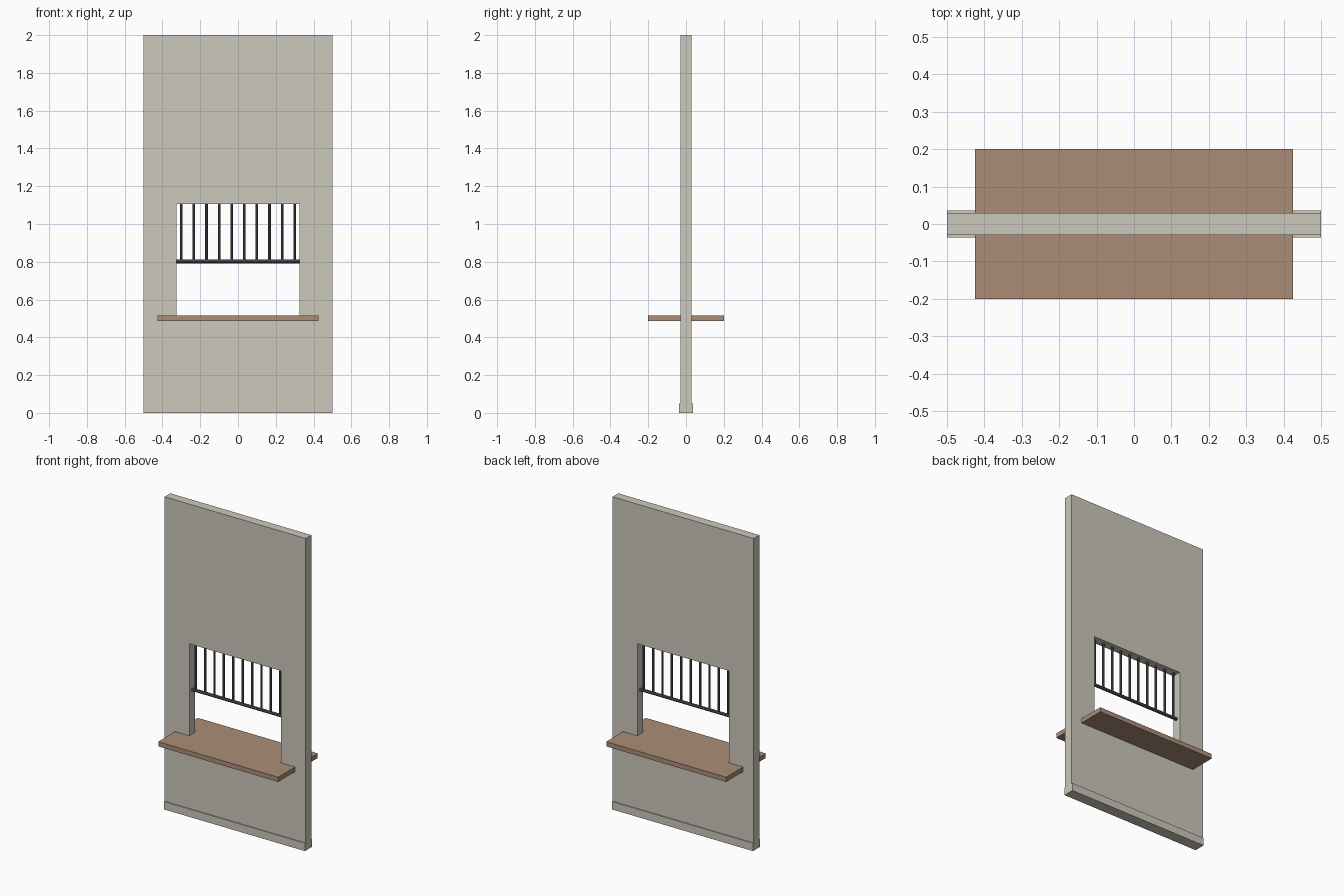
import bpy, bmesh, math
from mathutils import Matrix, Vector

if "Cube" in bpy.data.objects:
    bpy.data.objects.remove(bpy.data.objects["Cube"])


def material(name, srgb):
    lin = [((c / 255 + 0.055) / 1.055) ** 2.4 for c in srgb]
    m = bpy.data.materials.new(name)
    m.diffuse_color = (*lin, 1)
    m.use_nodes = True
    m.node_tree.nodes["Principled BSDF"].inputs["Base Color"].default_value = m.diffuse_color
    return m


plaster = material("warm_grey_plaster", (204, 200, 187))
wood = material("brown_wood", (172, 141, 119))
metal = material("dark_metal", (88, 88, 90))


def finish(name, bm, mat):
    bmesh.ops.recalc_face_normals(bm, faces=bm.faces)
    me = bpy.data.meshes.new(name)
    bm.to_mesh(me)
    bm.free()
    me.materials.append(mat)
    ob = bpy.data.objects.new(name, me)
    bpy.context.collection.objects.link(ob)
    return ob


def box(name, lo, hi, mat):
    lo, hi = Vector(lo), Vector(hi)
    bm = bmesh.new()
    bmesh.ops.create_cube(bm, size=1)
    bmesh.ops.scale(bm, vec=hi - lo, verts=bm.verts)
    bmesh.ops.translate(bm, vec=(lo + hi) / 2, verts=bm.verts)
    return finish(name, bm, mat)


def rod(name, centre, radius, length, rot, mat):
    bm = bmesh.new()
    bmesh.ops.create_cone(bm, cap_ends=True, segments=8, radius1=radius, radius2=radius,
                          depth=length, matrix=Matrix.Translation(centre) @ rot)
    return finish(name, bm, mat)


# wall slab: 3 x 3 grid of panels without the middle one, then thickened
T = 0.029
OPEN_X, OPEN_TOP = 0.325, 1.105
xs, zs = (-0.5, -OPEN_X, OPEN_X, 0.5), (0, 0.5, OPEN_TOP, 2)
bm = bmesh.new()
grid = [[bm.verts.new((x, -T, z)) for z in zs] for x in xs]
for i in range(3):
    for j in range(3):
        if (i, j) != (1, 1):
            bm.faces.new((grid[i][j], grid[i + 1][j], grid[i + 1][j + 1], grid[i][j + 1]))
ext = bmesh.ops.extrude_face_region(bm, geom=bm.faces[:], use_keep_orig=True)
bmesh.ops.translate(bm, vec=(0, 2 * T, 0),
                    verts=[v for v in ext["geom"] if isinstance(v, bmesh.types.BMVert)])
finish("wall", bm, plaster)

# skirting on both sides of the wall
for side, y0, y1 in (("front", -0.036, -T), ("back", T, 0.036)):
    box(side + "_skirting", (-0.5, y0, 0), (0.5, y1, 0.05), plaster)

# counter shelf passing through the opening
box("counter", (-0.425, -0.2, 0.486), (0.425, 0.2, 0.516), wood)

# grille: bottom rail and ten upright bars
rod("grille_rail", (0, 0, 0.802), 0.01, 2 * OPEN_X, Matrix.Rotation(math.pi / 2, 4, 'Y'), metal)
for i in range(10):
    x = -0.3 + i * 0.6 / 9
    rod(f"grille_bar_{i + 1}", (x, 0, (0.802 + OPEN_TOP) / 2), 0.007,
        OPEN_TOP - 0.802, Matrix.Identity(4), metal)
